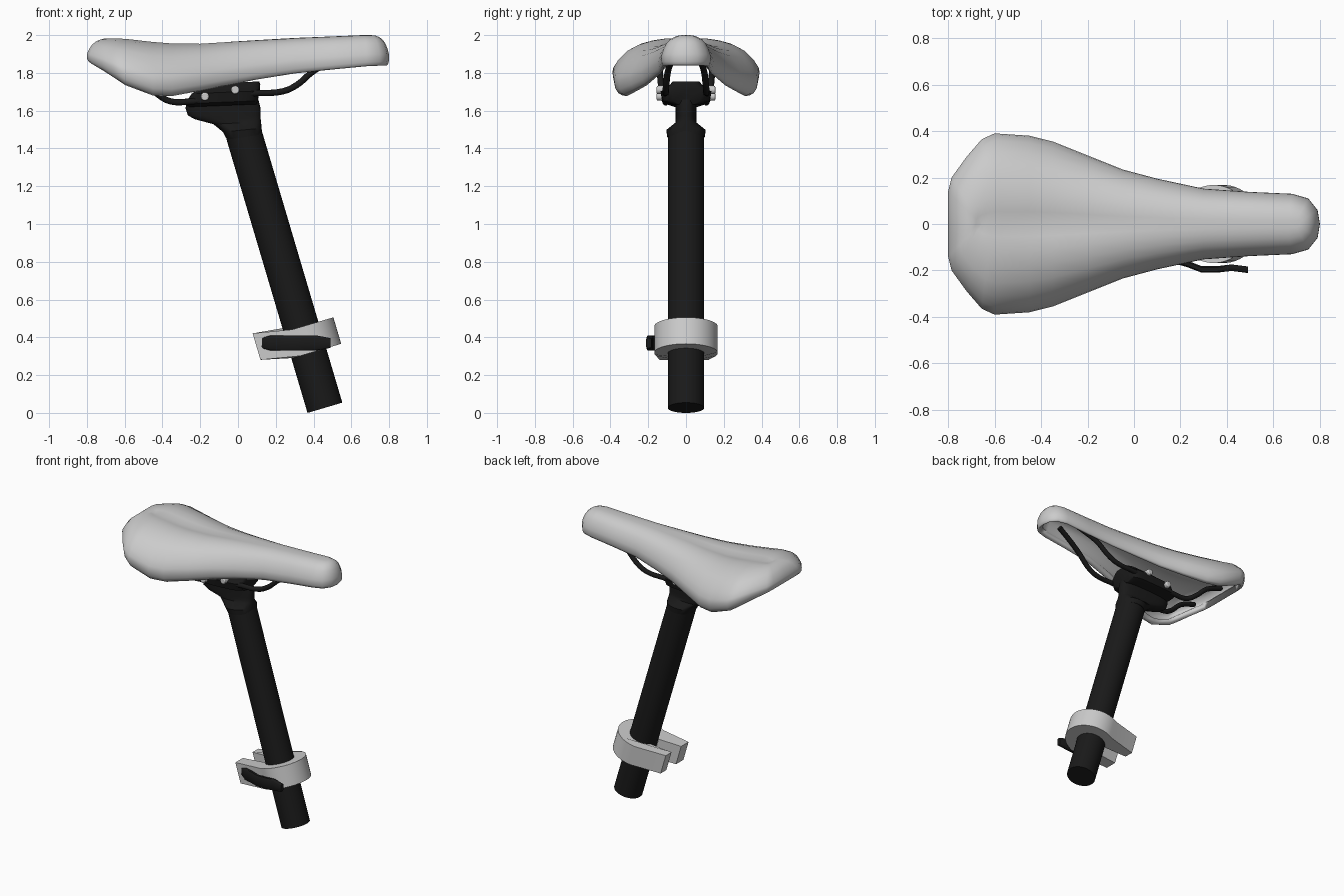
import bpy, bmesh, math
from mathutils import Vector, Matrix

if "Cube" in bpy.data.objects:
    bpy.data.objects.remove(bpy.data.objects["Cube"])

black = bpy.data.materials.new("black")
black.diffuse_color = (0.01, 0.01, 0.01, 1)
black.use_nodes = True
black.node_tree.nodes["Principled BSDF"].inputs["Base Color"].default_value = black.diffuse_color
TILT = math.radians(-16.5)
ROT = Matrix.Rotation(TILT, 4, 'Y')


def finish(bm, name, mat=None, angle=40):
    me = bpy.data.meshes.new(name)
    bm.to_mesh(me)
    bm.free()
    ob = bpy.data.objects.new(name, me)
    bpy.context.collection.objects.link(ob)
    if mat:
        me.materials.append(mat)
    bpy.ops.object.select_all(action='DESELECT')
    ob.select_set(True)
    bpy.context.view_layer.objects.active = ob
    bpy.ops.object.shade_smooth_by_angle(angle=math.radians(angle))
    return ob


def cylinder(name, centre, rot, r, depth, mat=None, sides=32):
    bm = bmesh.new()
    bmesh.ops.create_cone(bm, cap_ends=True, segments=sides, radius1=r, radius2=r,
                          depth=depth, matrix=Matrix.Translation(centre) @ rot)
    return finish(bm, name, mat)


def loft(rings, name, mat=None, angle=40):
    bm = bmesh.new()
    rows = [[bm.verts.new(p) for p in ring] for ring in rings]
    n = len(rows[0])
    for a, b in zip(rows, rows[1:]):
        for i in range(n):
            j = (i + 1) % n
            bm.faces.new((a[i], a[j], b[j], b[i]))
    bm.faces.new(rows[0])
    bm.faces.new(rows[-1])
    bmesh.ops.recalc_face_normals(bm, faces=bm.faces)
    return finish(bm, name, mat, angle)


def rounded_rect(z, x0, x1, hw, power, slope=0.0, n=28):
    ring = []
    for i in range(n):
        a = 2 * math.pi * i / n
        c, s = math.cos(a), math.sin(a)
        x = (x0 + x1) / 2 + (x1 - x0) / 2 * math.copysign(abs(c) ** (2 / power), c)
        y = hw * math.copysign(abs(s) ** (2 / power), s)
        ring.append((x, y, z + slope * x))
    return ring


# Saddle shell: outline x, half width, rim z, spine x, top z, groove depth
stations = [
    (-.80, 0, 1.855, -.66, 1.985, .015), (-.80, .14, 1.855, -.66, 1.985, .015),
    (-.785, .20, 1.845, -.655, 1.985, .015), (-.72, .29, 1.81, -.64, 1.985, .015),
    (-.655, .365, 1.77, -.61, 1.985, .015), (-.60, .39, 1.735, -.57, 1.982, .018),
    (-.45, .38, 1.68, -.45, 1.968, .02), (-.35, .355, 1.677, -.35, 1.96, .018),
    (-.20, .295, 1.705, -.20, 1.958, .012), (-.05, .235, 1.735, -.05, 1.967, .006),
    (.10, .195, 1.765, .10, 1.975, .003), (.30, .152, 1.797, .30, 1.985, 0),
    (.50, .138, 1.818, .50, 1.993, 0), (.68, .13, 1.835, .66, 2.0, 0),
    (.75, .11, 1.838, .69, 2.0, 0), (.79, .06, 1.84, .70, 1.999, 0),
    (.80, 0, 1.84, .70, 1.999, 0)]
section = [(0, 1), (.14, 1), (.3, .985), (.48, .94), (.65, .86), (.8, .73),
           (.92, .54), (.985, .38), (1, .28), (.985, .13), (.94, .04), (.88, 0)]
bm = bmesh.new()
for side in (1, -1):
    rows = []
    for xo, w, zb, xs, zt, g in stations:
        rows.append([bm.verts.new((xs + (xo - xs) * f, side * w * f,
                     zb + (zt - zb) * h - g * max(0, 1 - f / .28))) for f, h in section])
    for a, b in zip(rows, rows[1:]):
        for k in range(len(section) - 1):
            bm.faces.new((a[k], a[k + 1], b[k + 1], b[k]))
bmesh.ops.remove_doubles(bm, verts=bm.verts, dist=0.0005)
bmesh.ops.recalc_face_normals(bm, faces=bm.faces)
top = max(bm.faces, key=lambda f: abs(f.normal.z) * f.calc_area())
if top.normal.z < 0:
    bmesh.ops.reverse_faces(bm, faces=bm.faces)
saddle = finish(bm, "saddle", angle=70)
mod = saddle.modifiers.new("thickness", 'SOLIDIFY')
mod.thickness = 0.04
mod.offset = -1

# Seat post
base, crown = Vector((.46, 0, .027)), Vector((.03, 0, 1.48))
cylinder("seat_post", (base + crown) / 2, ROT, .096, (crown - base).length, black)

# Post head: round collar, then a narrow neck with a rearward lobe
head = [(1.455, -.058, .128, .1, 2, .15), (1.495, -.08, .125, .104, 2.2, .1),
        (1.535, -.13, .122, .056, 3, .05), (1.555, -.23, .12, .055, 3, 0),
        (1.575, -.265, .12, .055, 3, 0), (1.61, -.277, .12, .055, 3, 0),
        (1.66, -.275, .108, .057, 3, 0)]
loft([rounded_rect(*h) for h in head], "post_head", black)

# Rail clamp block
clamp = [(1.63, -.26, .10, .07, 5, .04), (1.648, -.28, .105, .125, 5, .04),
         (1.70, -.245, .115, .135, 5, .04), (1.735, -.19, .118, .085, 5, .04),
         (1.75, -.17, .112, .075, 5, .04)]
loft([rounded_rect(*c) for c in clamp], "rail_clamp", black)

# Clamp bolts, through to both sides
for i, (x, z) in enumerate([(-.175, 1.675), (-.015, 1.71)]):
    for s in (1, -1):
        b = cylinder(f"clamp_bolt_{i}_{'back' if s > 0 else 'front'}", (x, s * .13, z),
                     Matrix.Rotation(math.pi / 2, 4, 'X'), .022, .05, None, 16)
        m = b.modifiers.new("bevel", 'BEVEL')
        m.width, m.segments = .006, 2

# Saddle rails
path = [(-.64, .14, 1.82), (-.52, .135, 1.77), (-.43, .125, 1.69), (-.36, .11, 1.65),
        (-.26, .108, 1.648), (.08, .108, 1.692), (.24, .108, 1.703), (.31, .105, 1.735),
        (.40, .095, 1.81), (.50, .075, 1.865), (.60, .055, 1.91)]
for s, name in ((1, "rail_back"), (-1, "rail_front")):
    cu = bpy.data.curves.new(name, 'CURVE')
    cu.dimensions = '3D'
    cu.bevel_depth, cu.bevel_resolution, cu.resolution_u = .017, 3, 5
    cu.use_fill_caps = True
    sp = cu.splines.new('BEZIER')
    sp.bezier_points.add(len(path) - 1)
    for p, (x, y, z) in zip(sp.bezier_points, path):
        p.co = (x, s * y, z)
        p.handle_left_type = p.handle_right_type = 'AUTO'
    cu.materials.append(black)
    bpy.context.collection.objects.link(bpy.data.objects.new(name, cu))

# Collar clamp: open ring with two ears, square to the post
N = 28
outer = [(.01 + .169 * math.cos(a), .168 * math.sin(a))
         for a in (math.radians(-110 + 220 * i / N) for i in range(N + 1))]
inner = [(.097 * math.cos(a), .097 * math.sin(a))
         for a in (math.radians(152 - 304 * i / N) for i in range(N + 1))]
shape = outer + [(-.255, .12), (-.255, .055)] + inner + [(-.255, -.055), (-.255, -.14)]
place = Matrix.Translation((.354, 0, .385)) @ ROT
rings = []
for w in (-.073, .073):
    rings.append([place @ Vector((u, v, w + (.04 if u < -.2 else 0))) for u, v in shape])
loft(rings, "collar_clamp", None, 35)

# Quick release lever: wavy strip along the front of the collar
wave = [(.12, -.125), (.17, -.155), (.23, -.172), (.29, -.195), (.36, -.195),
        (.42, -.188), (.49, -.197)]
rings = []
for k, (x, y) in enumerate(wave):
    hz = .026 if k in (0, len(wave) - 1) else .039
    t = .014
    rings.append([(x, y + dy, .37 + dz) for dy, dz in
                  ((-t, -hz * .8), (-t, hz * .8), (-t * .6, hz), (t * .6, hz),
                   (t, hz * .8), (t, -hz * .8), (t * .6, -hz), (-t * .6, -hz))])
loft(rings, "release_lever", black, 50)
